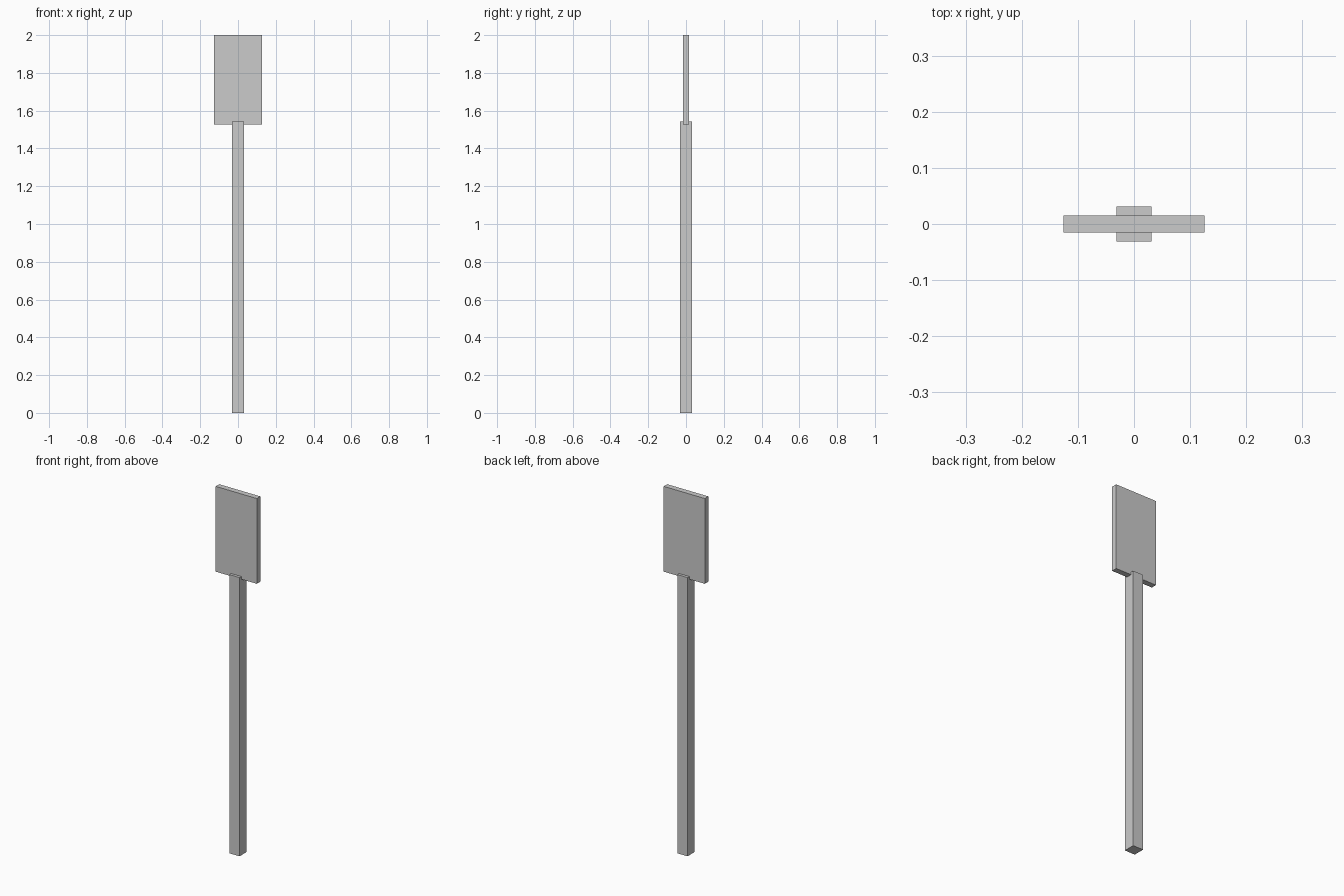
import bpy

if "Cube" in bpy.data.objects:
    bpy.data.objects.remove(bpy.data.objects["Cube"])


def box(name, size, z_min, z_max):
    """Centred box spanning z_min to z_max."""
    bpy.ops.mesh.primitive_cube_add(size=1, location=(0, 0, (z_min + z_max) / 2))
    obj = bpy.context.object
    obj.name = name
    obj.scale = (size[0], size[1], z_max - z_min)
    bpy.ops.object.transform_apply(location=False, rotation=False, scale=True)
    return obj


# Square post
box("post", (0.0625, 0.0625), 0.0, 1.543)

# Thin flat panel, overlapping the top of the post
box("panel", (0.252, 0.031), 1.528, 2.0)
